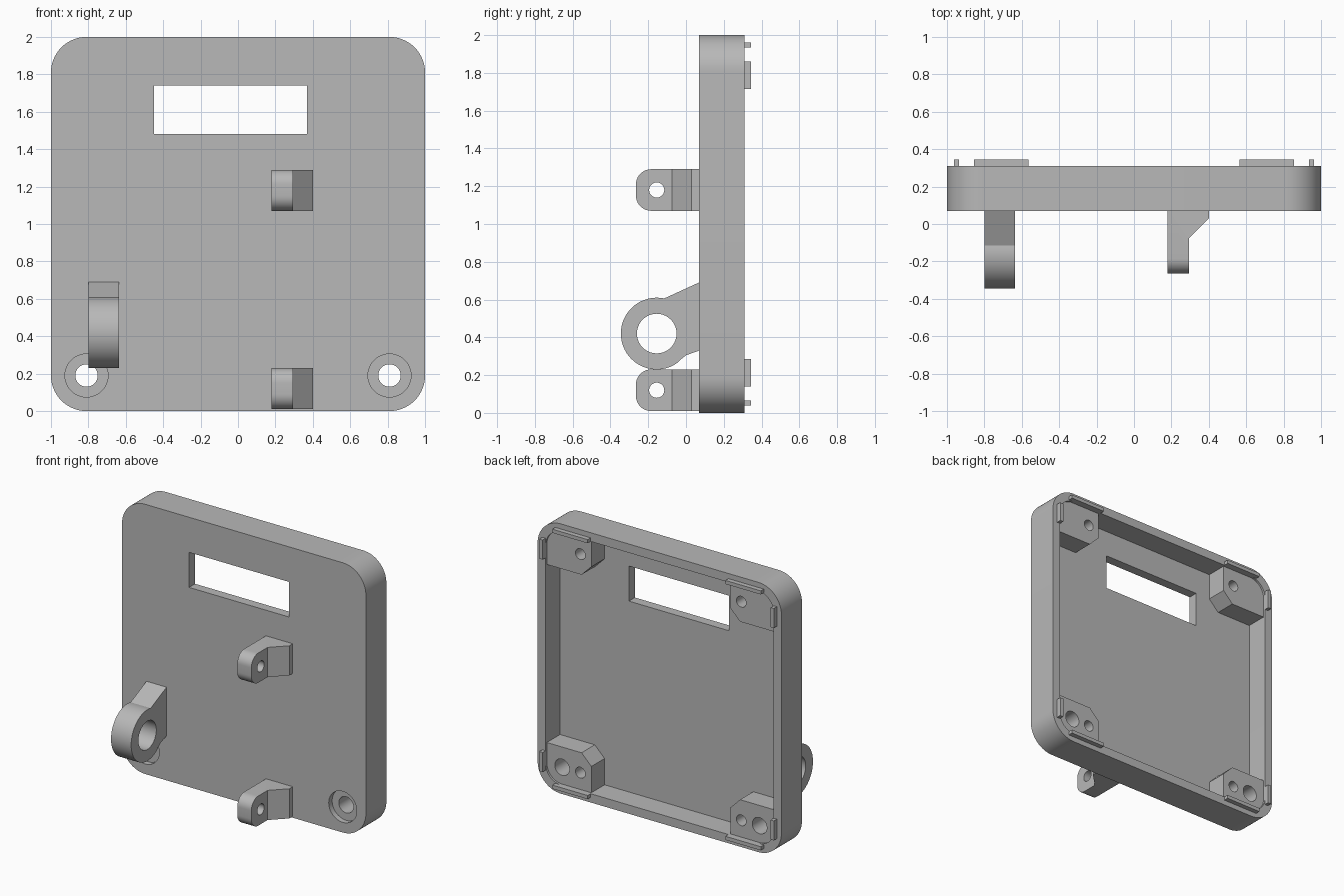
import bpy, bmesh
from math import sin, cos, radians, pi
from mathutils import Vector

cube = bpy.data.objects.get("Cube")
if cube:
    bpy.data.objects.remove(cube, do_unlink=True)

grey = bpy.data.materials.new("plain grey")
grey.use_nodes = True
GREY = (0.48, 0.48, 0.48, 1)
grey.diffuse_color = GREY
grey.node_tree.nodes["Principled BSDF"].inputs["Base Color"].default_value = GREY


def arc(cx, cy, r, a0, a1, n=10):
    return [(cx + r * cos(radians(a0 + (a1 - a0) * i / n)),
             cy + r * sin(radians(a0 + (a1 - a0) * i / n))) for i in range(n + 1)]


def circle(cx, cy, r, n=40):
    return arc(cx, cy, r, 0, 360, n)[:-1]


def rect(x0, y0, x1, y1):
    return [(x0, y0), (x1, y0), (x1, y1), (x0, y1)]


def rounded(half, r, cz=1):
    """Rounded square centred on x = 0, z = cz."""
    k = half - r
    pts = []
    for i, (sx, sz) in enumerate([(1, 1), (-1, 1), (-1, -1), (1, -1)]):
        pts += arc(sx * k, cz + sz * k, r, 90 * i, 90 * i + 90, 14)
    return pts


PLACE = {"x": lambda a, b, d: (d, a, b),
         "y": lambda a, b, d: (a, d, b),
         "z": lambda a, b, d: (a, b, d)}


def prism(name, pts, axis, lo, hi):
    """Extrude a closed outline along an axis."""
    bm = bmesh.new()
    face = bm.faces.new([bm.verts.new(PLACE[axis](a, b, lo)) for a, b in pts])
    grown = bmesh.ops.extrude_face_region(bm, geom=[face])["geom"]
    shift = Vector(PLACE[axis](0, 0, hi - lo))
    bmesh.ops.translate(bm, vec=shift, verts=[v for v in grown if isinstance(v, bmesh.types.BMVert)])
    bmesh.ops.recalc_face_normals(bm, faces=bm.faces)
    mesh = bpy.data.meshes.new(name)
    bm.to_mesh(mesh)
    bm.free()
    mesh.materials.append(grey)
    ob = bpy.data.objects.new(name, mesh)
    bpy.context.collection.objects.link(ob)
    return ob


def activate(ob):
    bpy.ops.object.select_all(action="DESELECT")
    ob.select_set(True)
    bpy.context.view_layer.objects.active = ob


def boolean(ob, pts, axis, lo, hi, operation="DIFFERENCE"):
    tool = prism("cutter", pts, axis, lo, hi)
    tool.hide_render = True
    mod = ob.modifiers.new("cut", "BOOLEAN")
    mod.operation, mod.solver, mod.object = operation, "EXACT", tool
    activate(ob)
    bpy.ops.object.modifier_apply(modifier=mod.name)
    bpy.data.objects.remove(tool, do_unlink=True)


def finish(ob):
    activate(ob)
    bpy.ops.object.shade_smooth_by_angle(angle=radians(30))


FRONT, FLOOR, RIM = 0.07, 0.14, 0.31
WALL, CORNER = 0.065, 0.19
SCREW = 1 - CORNER          # screw hole distance from the centre lines

# Hollow rounded cover with a window and two countersunk screw holes
cover = prism("cover_shell", rounded(1, CORNER), "y", FRONT, RIM)
boolean(cover, rounded(1 - WALL, CORNER - WALL), "y", FLOOR, RIM + 0.1)
boolean(cover, rect(-0.45, 1.48, 0.37, 1.74), "y", 0, 0.2)
for side in (-1, 1):
    boolean(cover, circle(side * SCREW, CORNER, 0.115), "y", 0, FRONT + 0.04)
    boolean(cover, circle(side * SCREW, CORNER, 0.06), "y", 0, 0.2)
finish(cover)

# Chamfered corner bosses and locating lips, mirrored to the four corners
for side, x_name in ((-1, "right"), (1, "left")):
    for up, z_name in ((-1, "lower"), (1, "upper")):
        def place(pts):
            return [(side * x, 1 + up * z) for x, z in pts]

        outline = [(0.57, 0.95), (0.57, 0.74), (0.65, 0.66), (0.95, 0.66)]
        outline += arc(SCREW, SCREW, 0.14, 0, 90)
        boss = prism(f"{z_name}_{x_name}_boss", place(outline), "y", FLOOR - 0.01, RIM - 0.015)
        boolean(boss, place(circle(0.66, SCREW, 0.04)), "y", 0.17, 0.4)
        if up < 0:
            boolean(boss, place(circle(SCREW, SCREW, 0.06)), "y", 0, 0.4)
        finish(boss)
        prism(f"{z_name}_{x_name}_flat_lip", place(rect(0.565, 0.935, 0.855, 0.962)), "y", RIM - 0.01, 0.345)
        prism(f"{z_name}_{x_name}_upright_lip", place(rect(0.935, 0.715, 0.962, 0.86)), "y", RIM - 0.01, 0.345)

# Two hinge lugs with a sloped gusset, rounded nose and pin hole
lug_plan = [(0.18, -0.265), (0.295, -0.265), (0.295, -0.075),
            (0.40, 0.03), (0.40, 0.09), (0.18, 0.09)]
for name, z in (("lower", 0.12), ("upper", 1.18)):
    lug = prism(f"{name}_hinge_lug", lug_plan, "z", z - 0.11, z + 0.11)
    nose = arc(-0.185, z + 0.03, 0.08, 90, 180) + arc(-0.185, z - 0.03, 0.08, 180, 270)
    nose += [(0.2, z - 0.11), (0.2, z + 0.11)]
    boolean(lug, nose, "x", 0, 0.6, "INTERSECT")
    boolean(lug, circle(-0.155, z, 0.04), "x", 0, 0.6)
    finish(lug)

# Large eye bracket: ring blended into an arm on the cover
eye = [(0.09, 0.70)] + arc(-0.155, 0.42, 0.19, 78, 303, 40)
eye += [(-0.025, 0.285), (0.0, 0.305), (0.07, 0.33), (0.09, 0.335)]
bracket = prism("eye_bracket", eye, "x", -0.80, -0.635)
boolean(bracket, circle(-0.155, 0.42, 0.105), "x", -1, -0.5)
finish(bracket)
